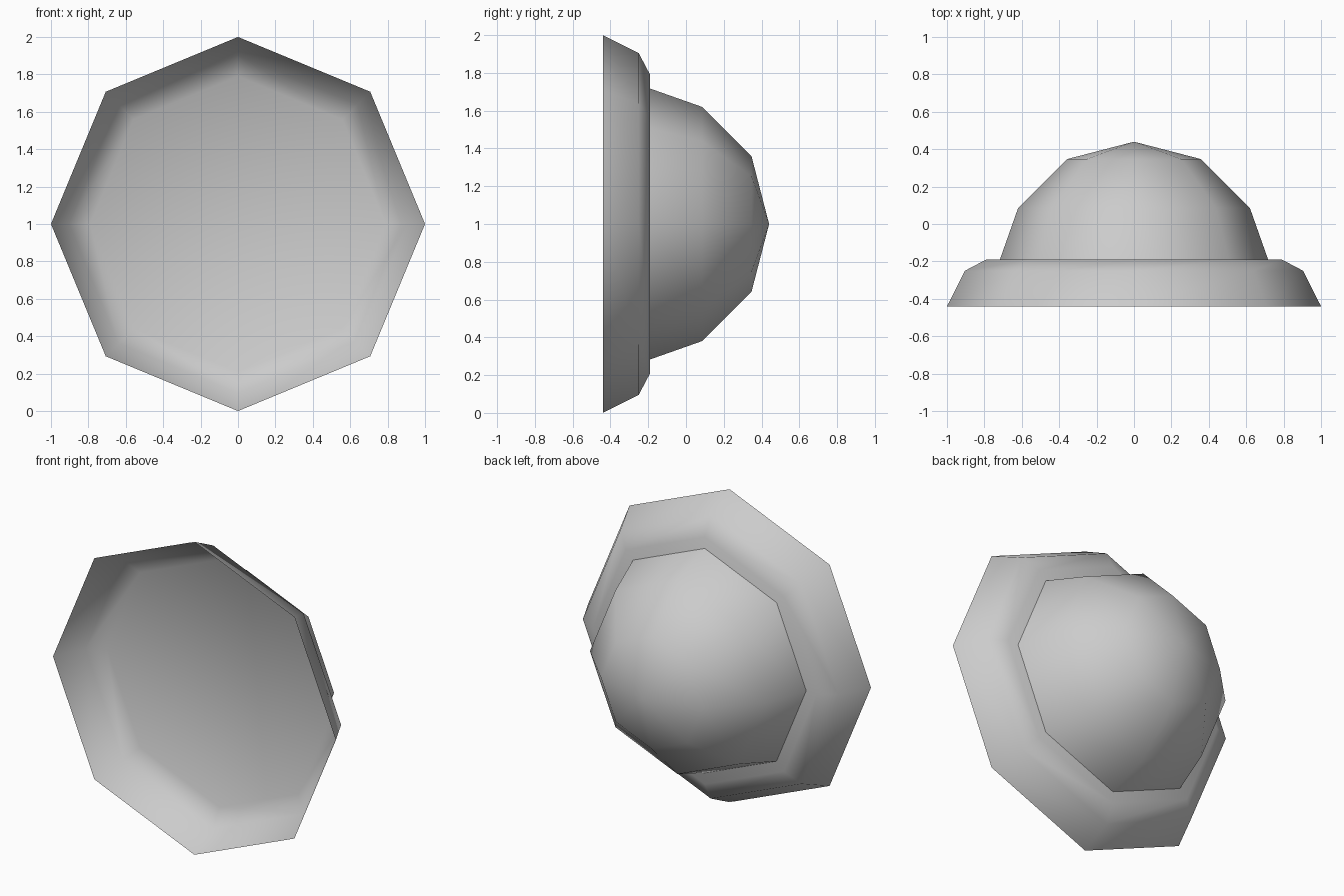
import bpy, bmesh, math

if "Cube" in bpy.data.objects:
    bpy.data.objects.remove(bpy.data.objects["Cube"])

SIDES = 8


def lathe(name, profile, cap_end=False):
    """Revolve (radius, y) points around the y axis at height z = 1."""
    bm = bmesh.new()
    rings = []
    for r, y in profile:
        if r == 0:
            rings.append([bm.verts.new((0, y, 1))] * SIDES)
            continue
        angles = [2 * math.pi * i / SIDES for i in range(SIDES)]
        rings.append([bm.verts.new((r * math.cos(a), y, 1 + r * math.sin(a))) for a in angles])
    for a, b in zip(rings, rings[1:]):
        for i in range(SIDES):
            j = (i + 1) % SIDES
            corners = dict.fromkeys((a[j], a[i], b[i], b[j]))
            bm.faces.new(list(corners))
    if cap_end:
        bm.faces.new(rings[-1][::-1])
    for f in bm.faces:
        f.smooth = True
    mesh = bpy.data.meshes.new(name)
    bm.to_mesh(mesh)
    bm.free()
    obj = bpy.data.objects.new(name, mesh)
    bpy.context.collection.objects.link(obj)
    return obj


# Shallow dish, open to the front, with a flat floor
lathe("dish", [(1.0, -0.44), (0.904, -0.25), (0.79, -0.19)], cap_end=True)

# Faceted dome on the back of the dish
lathe("dome", [(0.717, -0.19), (0.62, 0.085), (0.358, 0.347), (0, 0.44)])
